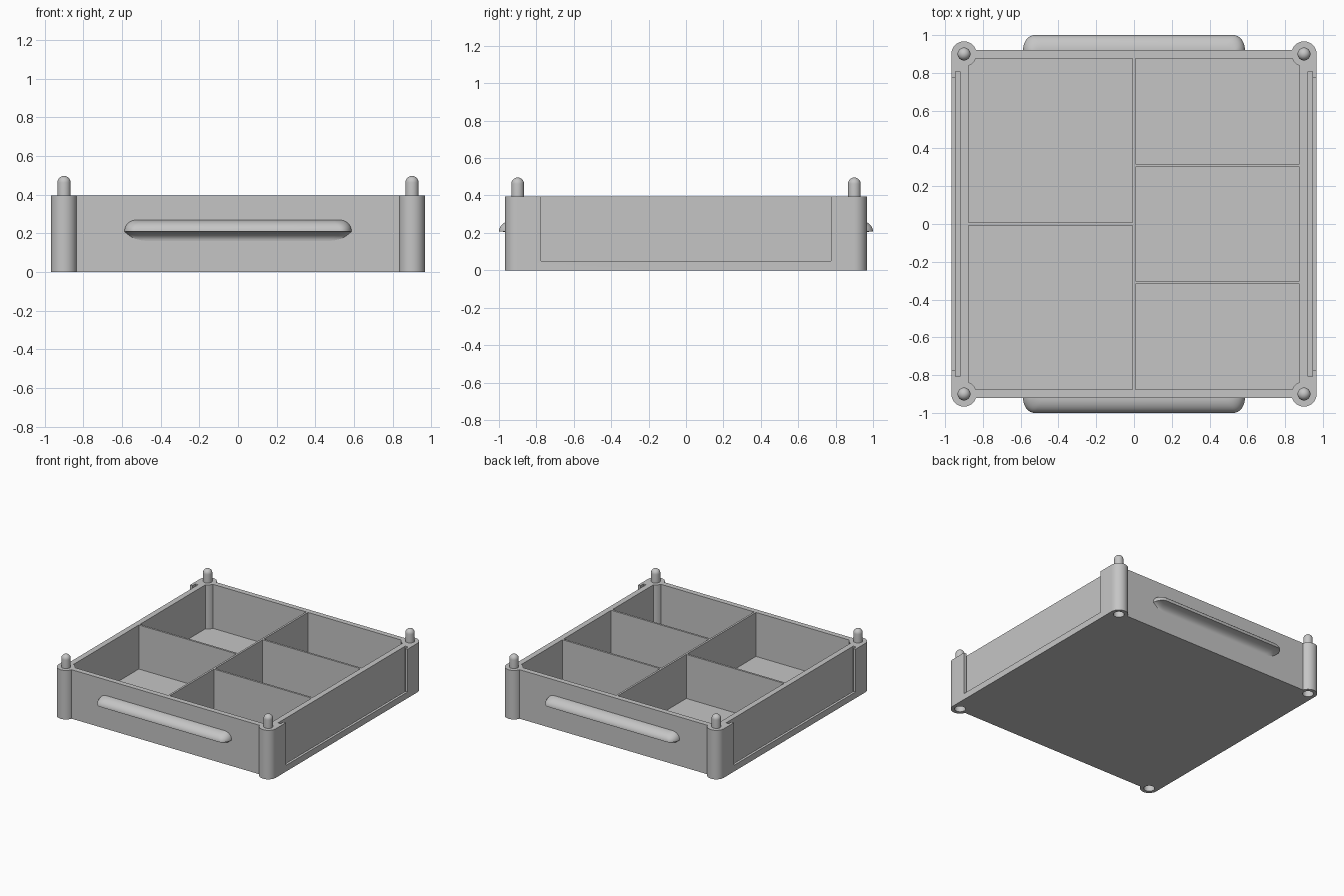
import bpy
import bmesh
from math import sin, cos, pi
from mathutils import Matrix, Vector

default = bpy.data.objects.get("Cube")
if default:
    bpy.data.objects.remove(default, do_unlink=True)

HEIGHT = 0.394
FLOOR = 0.04
INNER = 0.877      # half size of the inside
OUTER_X, OUTER_Y = 0.967, 0.92
POST = 0.9         # post centre on both axes
POST_R = 0.067
RIB = 0.008        # half thickness of a divider

grey = bpy.data.materials.new("plain grey")
grey.use_nodes = True
colour = (0.56, 0.56, 0.56, 1)
grey.diffuse_color = colour
grey.node_tree.nodes["Principled BSDF"].inputs["Base Color"].default_value = colour

CORNERS = [(sx * POST, sy * POST) for sx in (-1, 1) for sy in (-1, 1)]


def add_box(bm, x0, x1, y0, y1, z0, z1):
    size = Matrix.Diagonal((x1 - x0, y1 - y0, z1 - z0, 1))
    centre = Matrix.Translation(((x0 + x1) / 2, (y0 + y1) / 2, (z0 + z1) / 2))
    bmesh.ops.create_cube(bm, size=1, matrix=centre @ size)


def add_cylinder(bm, x, y, r, z0, z1):
    bmesh.ops.create_cone(bm, cap_ends=True, segments=48, radius1=r, radius2=r,
                          depth=z1 - z0,
                          matrix=Matrix.Translation((x, y, (z0 + z1) / 2)))


def finish(name, bm):
    bmesh.ops.recalc_face_normals(bm, faces=bm.faces)
    mesh = bpy.data.meshes.new(name)
    bm.to_mesh(mesh)
    bm.free()
    mesh.materials.append(grey)
    obj = bpy.data.objects.new(name, mesh)
    bpy.context.collection.objects.link(obj)
    return obj


def select(obj):
    bpy.ops.object.select_all(action='DESELECT')
    obj.select_set(True)
    bpy.context.view_layer.objects.active = obj


def smooth(obj):
    select(obj)
    bpy.ops.object.shade_smooth_by_angle(angle=pi / 6)


def combine(target, name, bm, operation):
    """Apply a boolean with the given pieces, then drop the helper."""
    helper = finish(name, bm)
    helper.hide_render = True
    mod = target.modifiers.new(name, 'BOOLEAN')
    mod.operation = operation
    mod.solver = 'EXACT'
    mod.object = helper
    select(target)
    bpy.ops.object.modifier_apply(modifier=mod.name)
    bpy.data.objects.remove(helper, do_unlink=True)


# Tray block: a rectangle with notched corners where the posts sit
bm = bmesh.new()
outline = []
for sx, sy in ((1, 1), (-1, 1), (-1, -1), (1, -1)):
    corner = [(OUTER_X, POST), (POST, POST), (POST, OUTER_Y)]
    if sx * sy < 0:
        corner.reverse()
    outline += [bm.verts.new((sx * x, sy * y, 0)) for x, y in corner]
base = bm.faces.new(outline)
top = bmesh.ops.extrude_face_region(bm, geom=[base])
bmesh.ops.translate(bm, vec=(0, 0, HEIGHT),
                    verts=[v for v in top["geom"] if isinstance(v, bmesh.types.BMVert)])
tray = finish("tray", bm)

# Compartments: two on one side of the middle divider, three on the other
bm = bmesh.new()
for x0, x1, cuts in ((-INNER, -RIB, [0]), (RIB, INNER, [-0.31, 0.31])):
    starts = [-INNER] + [c + RIB for c in cuts]
    ends = [c - RIB for c in cuts] + [INNER]
    for y0, y1 in zip(starts, ends):
        add_box(bm, x0, x1, y0, y1, FLOOR, 0.6)
combine(tray, "compartments", bm, 'DIFFERENCE')

# Round corner posts
bm = bmesh.new()
for x, y in CORNERS:
    add_cylinder(bm, x, y, POST_R, 0, HEIGHT)
combine(tray, "posts", bm, 'UNION')

# Slots for sliding panels inside both side walls
bm = bmesh.new()
for s in (-1, 1):
    x0, x1 = sorted((s * 0.922, s * 0.946))
    add_box(bm, x0, x1, -0.808, 0.808, 0.02, 0.6)
combine(tray, "panel_slots", bm, 'DIFFERENCE')

# Openings in front of the slots, and peg sockets under the posts
bm = bmesh.new()
for s in (-1, 1):
    x0, x1 = sorted((s * 0.935, s * 1.1))
    add_box(bm, x0, x1, -0.774, 0.774, 0.05, 0.6)
for x, y in CORNERS:
    add_cylinder(bm, x, y, 0.04, -0.1, 0.11)
combine(tray, "openings", bm, 'DIFFERENCE')
smooth(tray)

# Domed stacking pegs
PEG_R, PEG_TOP = 0.034, 0.496
for i, (x, y) in enumerate(CORNERS):
    bm = bmesh.new()
    profile = [(PEG_R, HEIGHT - 0.02)]
    profile += [(PEG_R * cos(a * pi / 16), PEG_TOP - PEG_R + PEG_R * sin(a * pi / 16))
                for a in range(9)]
    verts = [bm.verts.new((r, 0, z)) for r, z in profile]
    edges = [bm.edges.new(pair) for pair in zip(verts, verts[1:])]
    bmesh.ops.spin(bm, geom=verts + edges, cent=(0, 0, 0), axis=(0, 0, 1),
                   angle=2 * pi, steps=32)
    bmesh.ops.remove_doubles(bm, verts=bm.verts, dist=0.0005)
    bmesh.ops.holes_fill(bm, edges=bm.edges)
    peg = finish("peg_%d" % (i + 1), bm)
    peg.location = (x, y, 0)
    smooth(peg)

# Finger grips: rounded above, hollow curve fading into the wall below
GRIP_W, GRIP_D, GRIP_Z, ROUND = 0.588, 0.08, 0.208, 0.06
STEPS = 10


def grip_ring(bm, half, depth, z):
    """Half of a rounded rectangle, seen from above."""
    arc = [(half - ROUND + ROUND * cos(a * pi / 16), depth * sin(a * pi / 16))
           for a in range(9)]
    points = arc + [(-x, y) for x, y in reversed(arc)]
    return [bm.verts.new((x, OUTER_Y - 0.003 + y, z)) for x, y in points]


for name, turn in (("front_grip", pi), ("back_grip", 0)):
    bm = bmesh.new()
    levels = []
    for i in range(STEPS, 0, -1):
        a = i * pi / 2 / STEPS
        levels.append((GRIP_W - ROUND * (1 - cos(a)),
                       0.003 + GRIP_D * (1 - sin(a)), GRIP_Z - 0.048 * (1 - cos(a))))
    for i in range(STEPS + 1):
        a = i * pi / 2 / STEPS
        levels.append((GRIP_W - ROUND * (1 - cos(a)),
                       0.003 + GRIP_D * cos(a), GRIP_Z + 0.06 * sin(a)))
    rings = [grip_ring(bm, *level) for level in levels]
    for low, high in zip(rings, rings[1:]):
        for j in range(len(low)):
            k = (j + 1) % len(low)
            bm.faces.new((low[j], low[k], high[k], high[j]))
    bm.faces.new(rings[0])
    bm.faces.new(rings[-1])
    bmesh.ops.rotate(bm, verts=bm.verts, cent=Vector(), matrix=Matrix.Rotation(turn, 3, 'Z'))
    smooth(finish(name, bm))
